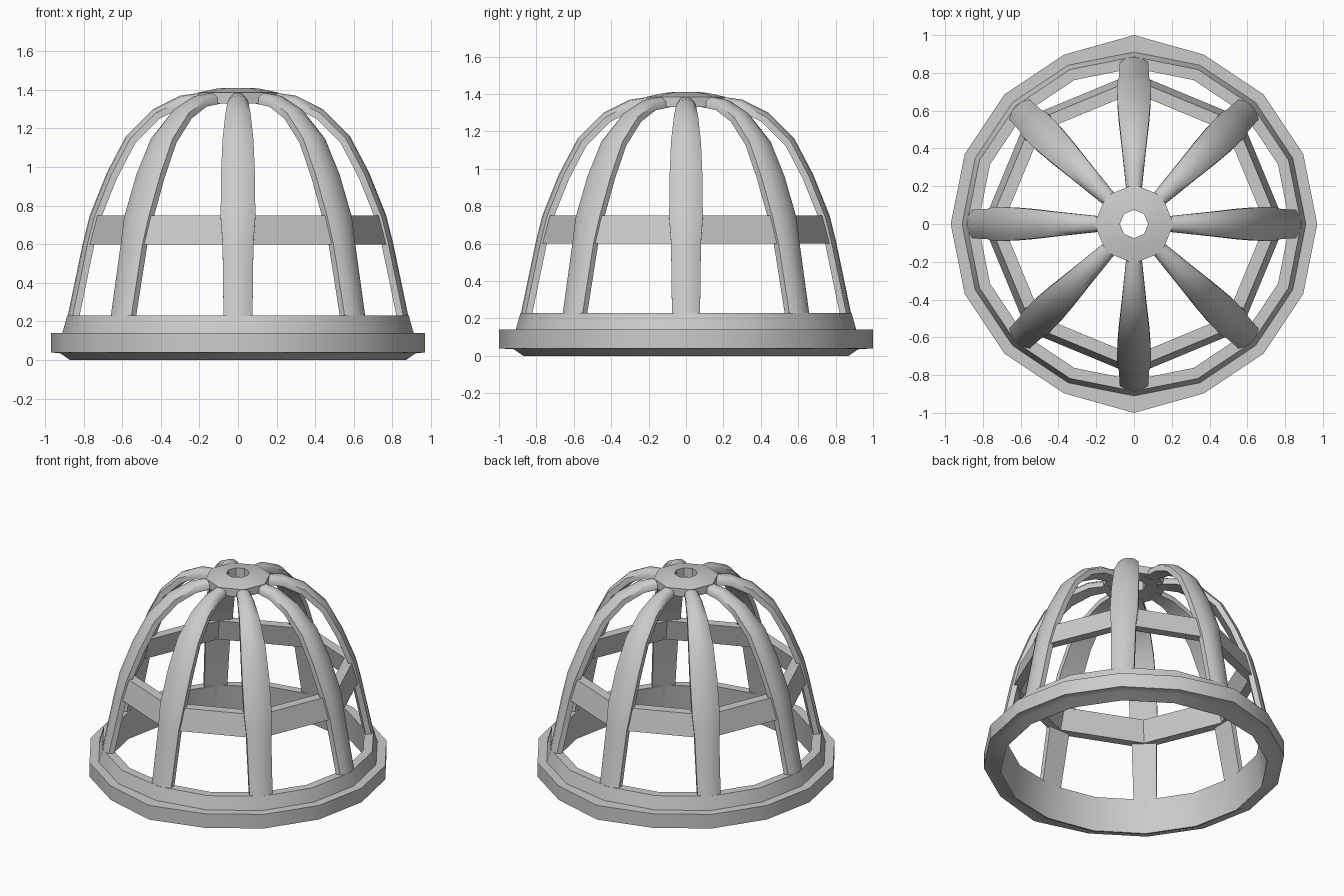
import bpy, bmesh, math
from mathutils import Vector

if "Cube" in bpy.data.objects:
    bpy.data.objects.remove(bpy.data.objects["Cube"])


def finish(name, bm, angle=40):
    bmesh.ops.recalc_face_normals(bm, faces=bm.faces)
    mesh = bpy.data.meshes.new(name)
    bm.to_mesh(mesh)
    bm.free()
    ob = bpy.data.objects.new(name, mesh)
    bpy.context.collection.objects.link(ob)
    bpy.ops.object.select_all(action='DESELECT')
    ob.select_set(True)
    bpy.context.view_layer.objects.active = ob
    bpy.ops.object.shade_smooth_by_angle(angle=math.radians(angle))
    return ob


def bridge(bm, a, b):
    n = len(a)
    for i in range(n):
        j = (i + 1) % n
        bm.faces.new((a[i], a[j], b[j], b[i]))


def lathe(name, profile, sides, angle=40):
    """Revolve a closed (radius, height) profile into a ring."""
    bm = bmesh.new()
    loops = []
    for k in range(sides):
        t = math.tau * k / sides
        loops.append([bm.verts.new((r * math.cos(t), r * math.sin(t), z))
                      for r, z in profile])
    for k in range(sides):
        bridge(bm, loops[k], loops[(k + 1) % sides])
    return finish(name, bm, angle)


# Base ring: flange, chamfered foot and upper lip
base = lathe("base_ring", [(0.87, 0), (0.92, 0.035), (0.97, 0.04), (0.97, 0.14),
                           (0.91, 0.14), (0.885, 0.23), (0.825, 0.23), (0.86, 0)], 16)
# The flange is slightly pointed at front and back
for v in base.data.vertices:
    if abs(v.co.x) < 0.01 and abs(v.co.y) > 0.96:
        v.co.y *= 1.0 / 0.97

# Octagonal middle band
lathe("middle_band", [(0.80, 0.60), (0.765, 0.75), (0.695, 0.75), (0.735, 0.60)], 8, 30)

# Top hub with central hole
lathe("top_hub", [(0.075, 1.41), (0.12, 1.405), (0.21, 1.385),
                  (0.21, 1.33), (0.075, 1.345)], 8)

# Curved ribs: outer path as radius, height, half width
PATH = [(0.905, 0.12, 0.082), (0.882, 0.23, 0.075), (0.803, 0.61, 0.08),
        (0.768, 0.75, 0.09), (0.68, 0.97, 0.088), (0.58, 1.16, 0.08),
        (0.44, 1.30, 0.065), (0.30, 1.37, 0.052), (0.16, 1.39, 0.038)]
# Cross-section: fraction of half width, depth below the outer path
SECTION = [(-1, 0.06), (-1, 0.025), (-0.55, 0.005), (0, 0),
           (0.55, 0.005), (1, 0.025), (1, 0.06)]


def rib(index):
    a = math.tau * index / 8
    out = Vector((math.cos(a), math.sin(a), 0))
    side = Vector((-math.sin(a), math.cos(a), 0))
    up = Vector((0, 0, 1))
    bm = bmesh.new()
    loops = []
    for i, (r, z, w) in enumerate(PATH):
        p, q = PATH[max(i - 1, 0)], PATH[min(i + 1, len(PATH) - 1)]
        inward = (out * (p[1] - q[1]) + up * (q[0] - p[0])).normalized()
        loops.append([bm.verts.new(out * r + up * z + side * (w * s) + inward * d)
                      for s, d in SECTION])
    for a_loop, b_loop in zip(loops, loops[1:]):
        bridge(bm, a_loop, b_loop)
    bm.faces.new(loops[0])
    bm.faces.new(loops[-1])
    finish(f"rib_{index + 1}", bm, 50)


for i in range(8):
    rib(i)
